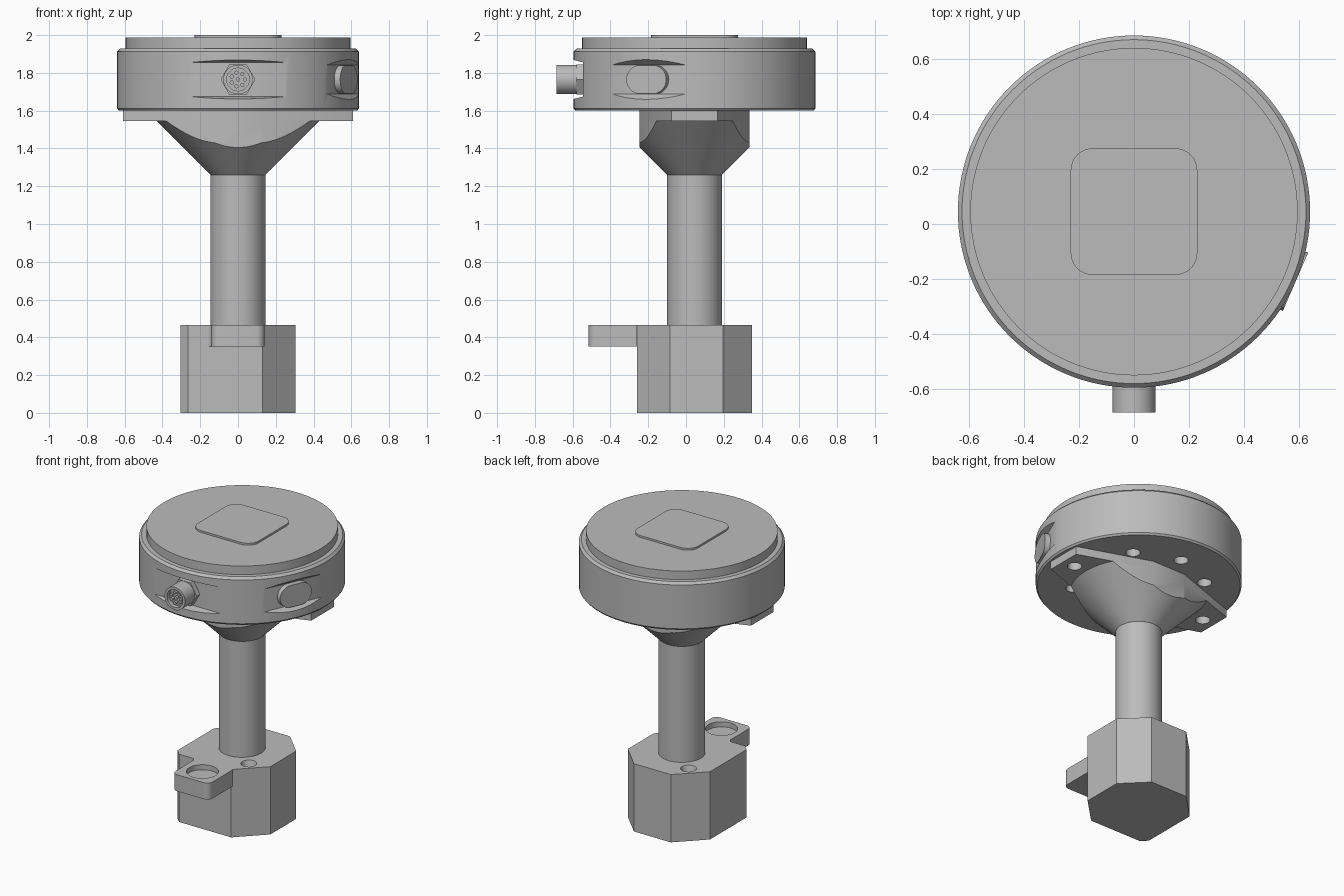
import bpy, bmesh
from math import sin, cos, pi, radians
from mathutils import Matrix, Vector

cube = bpy.data.objects.get("Cube")
if cube:
    bpy.data.objects.remove(cube, do_unlink=True)

grey = bpy.data.materials.new("satin_grey")
grey.use_nodes = True
GREY = (0.5, 0.5, 0.5, 1)
grey.diffuse_color = GREY
grey.node_tree.nodes["Principled BSDF"].inputs["Base Color"].default_value = GREY

CY = 0.045        # common axis of shaft and head
PORT_Z = 1.765    # height of the side ports
parts = []


def finish(name, bm, matrix=Matrix()):
    bmesh.ops.recalc_face_normals(bm, faces=bm.faces)
    mesh = bpy.data.meshes.new(name)
    bm.to_mesh(mesh)
    bm.free()
    mesh.transform(matrix)
    mesh.materials.append(grey)
    obj = bpy.data.objects.new(name, mesh)
    bpy.context.collection.objects.link(obj)
    parts.append(obj)
    return obj


def prism(name, pts, z0, z1, matrix=Matrix()):
    bm = bmesh.new()
    face = bm.faces.new([bm.verts.new((x, y, z0)) for x, y in pts])
    ext = bmesh.ops.extrude_face_region(bm, geom=[face])["geom"]
    bmesh.ops.translate(bm, vec=(0, 0, z1 - z0),
                        verts=[v for v in ext if isinstance(v, bmesh.types.BMVert)])
    return finish(name, bm, matrix)


def cone(name, r0, r1, z0, z1, matrix=Matrix(), sides=64):
    bm = bmesh.new()
    bmesh.ops.create_cone(bm, cap_ends=True, segments=sides, radius1=r0, radius2=r1,
                          depth=z1 - z0, matrix=Matrix.Translation((0, 0, (z0 + z1) / 2)))
    return finish(name, bm, matrix)


def lathe(name, profile, matrix, steps=128):
    bm = bmesh.new()
    vs = [bm.verts.new((r, 0, z)) for r, z in profile]
    es = [bm.edges.new(pair) for pair in zip(vs, vs[1:])]
    bmesh.ops.spin(bm, geom=vs + es, cent=(0, 0, 0), axis=(0, 0, 1), angle=2 * pi, steps=steps)
    bmesh.ops.remove_doubles(bm, verts=bm.verts, dist=0.0001)
    return finish(name, bm, matrix)


def boolean(obj, cutter, op="DIFFERENCE"):
    mod = obj.modifiers.new("cut", "BOOLEAN")
    mod.object, mod.operation, mod.solver = cutter, op, "EXACT"
    bpy.context.view_layer.objects.active = obj
    bpy.ops.object.modifier_apply(modifier=mod.name)
    parts.remove(cutter)
    bpy.data.objects.remove(cutter, do_unlink=True)


def arc(cx, cy, r, a0, a1, n=8):
    return [(cx + r * cos(radians(a0 + (a1 - a0) * i / n)),
             cy + r * sin(radians(a0 + (a1 - a0) * i / n))) for i in range(n + 1)]


def rounded_rect(hx, hy, r, n=12):
    pts = []
    for sx, sy, a in ((1, 1, 0), (-1, 1, 90), (-1, -1, 180), (1, -1, 270)):
        pts += arc(sx * (hx - r), sy * (hy - r), r, a, a + 90, n)
    # Drop coincident neighbours where two arcs meet
    return [p for i, p in enumerate(pts) if (Vector(p) - Vector(pts[i - 1])).length > 1e-4]


def at(x, y, z=0):
    return Matrix.Translation((x, y, z))


def frame(xa, ya, za, z):
    m = Matrix((xa, ya, za)).transposed().to_4x4()
    return at(0, CY, z) @ m


UP = Vector((0, 0, 1))


def facing(angle):
    """Frame with local z pointing outward from the head."""
    n = Vector((cos(radians(angle)), sin(radians(angle)), 0))
    return frame(UP.cross(n), UP, n, PORT_Z)


def pocket(head, angle, dist, inner, outer):
    """Cut a flat with sloped upper and lower walls into the rim."""
    n = Vector((cos(radians(angle)), sin(radians(angle)), 0))
    far, rim = dist + 0.2, 0.64
    h = inner + (outer - inner) * (far - dist) / (rim - dist)
    boolean(head, prism("cutter", [(dist, -inner), (far, -h), (far, h), (dist, inner)],
                        -0.4, 0.4, frame(n, UP, n.cross(UP), PORT_Z)))


axis = at(0, CY)

# Round head with stepped lid
head = lathe("head", [(0, 1.6), (0.63, 1.6), (0.64, 1.612), (0.64, 1.912), (0.625, 1.928),
                      (0.595, 1.928), (0.595, 1.987), (0, 1.987)], axis)
SIDE, FRONT = -23.5, -90
pocket(head, FRONT, 0.589, 0.09, 0.103)
pocket(head, SIDE, 0.606, 0.078, 0.105)
for a in (45, 90, 135, -45, -90, -135):
    boolean(head, cone("cutter", 0.045, 0.045, 1.5, 1.7,
                       at(0.41 * cos(radians(a)), CY + 0.41 * sin(radians(a))), 32))
prism("lid_pad", rounded_rect(0.23, 0.23, 0.08), 1.98, 2.0, axis)

# Side button
prism("side_button", rounded_rect(0.115, 0.075, 0.075), 0.6, 0.64, facing(SIDE))

# Front connector: hex nut, barrel and pins
port = facing(FRONT)
prism("connector_nut", arc(0, 0, 0.092, 0, 300, 5), 0.58, 0.625, port)
barrel = cone("connector_barrel", 0.078, 0.078, 0.6, 0.73, port, 48)
boolean(barrel, cone("cutter", 0.06, 0.06, 0.7, 0.8, port, 48))
for i in range(8):
    r = 0.037 if i else 0
    cone("connector_pin", 0.011, 0.011, 0.69, 0.722,
         port @ at(r * cos(i * 2 * pi / 7), r * sin(i * 2 * pi / 7)), 12)

# Mounting flange and the flared neck trimmed to its outline
plan = [(0.125, -0.29), (0.61, -0.123), (0.61, 0.123), (0.125, 0.29)]
plan += [(-x, -y) for x, y in plan]
flange = prism("flange", plan, 1.545, 1.6, axis)
for x in (-0.52, 0.52):
    boolean(flange, cone("cutter", 0.045, 0.045, 1.5, 1.597, at(x, CY), 32))
neck = cone("neck", 0.145, 0.43, 1.26, 1.545, axis, 96)
boolean(neck, prism("cutter", plan, 1.2, 1.7, axis), "INTERSECT")

# Shaft
cone("shaft", 0.145, 0.145, 0.4, 1.26, axis)

# Base block: three broad chamfers and one narrow one
H, C, N = 0.305, 0.13, 0.265
base = prism("base", [(-N, -H), (C, -H), (H, -C), (H, 0.15), (0.15, H), (-C, H),
                      (-H, C), (-H, -N)], 0, 0.465, axis)
for s in (-1, 1):
    boolean(base, cone("cutter", 0.022, 0.05, 0.37, 0.467, at(s * 0.168, CY - s * 0.168), 32))

# Tab with a round recess and a fillet where it meets the base
edge = CY - H
tab = prism("tab", [(0.14, edge)] + arc(-0.17, edge - 0.03, 0.03, 90, 0)
            + arc(-0.1, -0.475, 0.04, 180, 270) + arc(0.1, -0.475, 0.04, 270, 360),
            0.352, 0.465)
boolean(tab, cone("cutter", 0.1, 0.1, 0.43, 0.5, at(0, -0.385), 48))

# Smooth round surfaces, keep hard edges
bpy.ops.object.select_all(action="DESELECT")
for obj in parts:
    obj.select_set(True)
bpy.context.view_layer.objects.active = head
bpy.ops.object.shade_smooth_by_angle(angle=radians(25))
